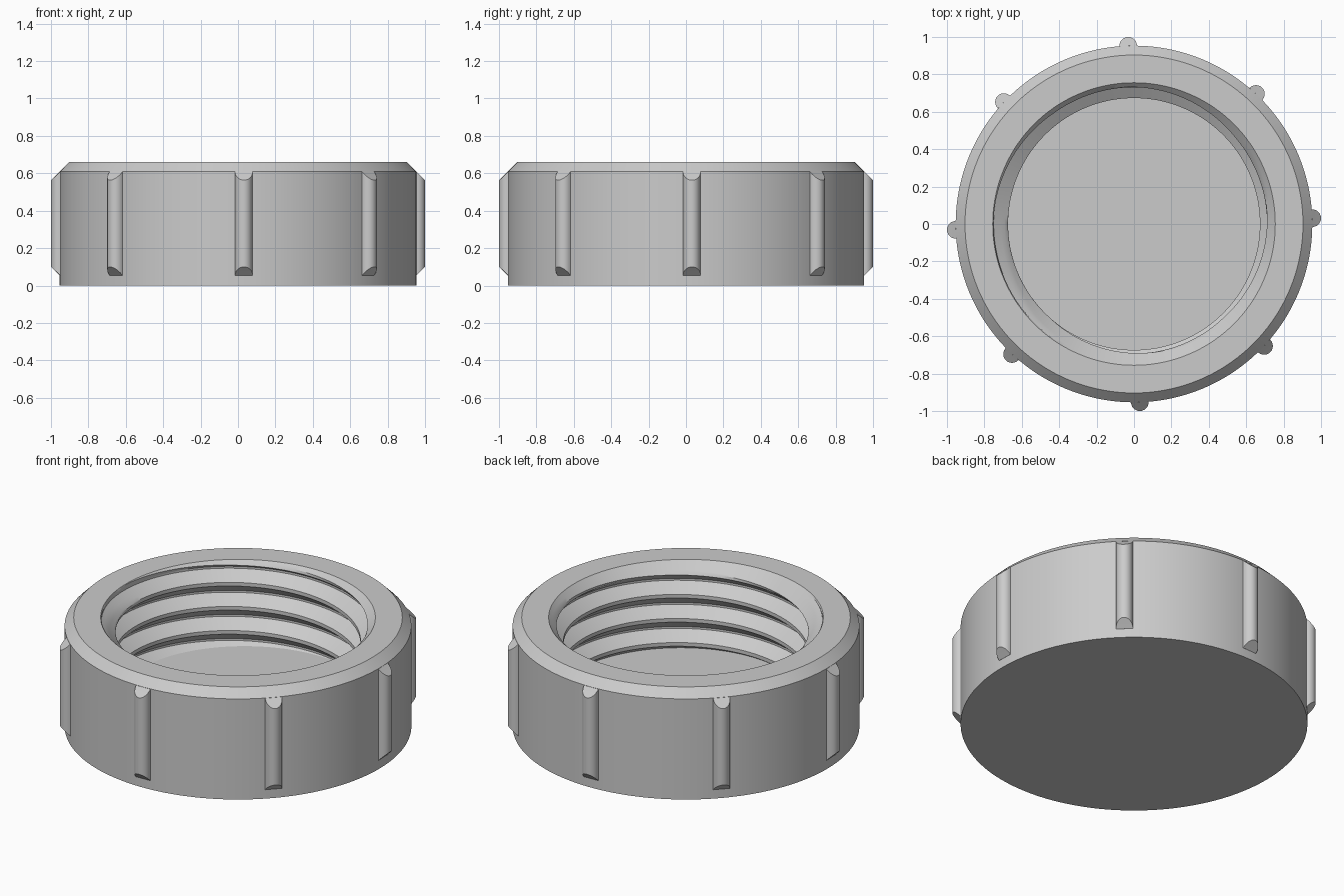
import bpy, bmesh, math

cube = bpy.data.objects.get("Cube")
if cube:
    bpy.data.objects.remove(cube)

STEPS = 144
OUTER, HEIGHT, BEVEL_Z = 0.953, 0.66, 0.61
MOUTH, ROOT, CREST = 0.755, 0.75, 0.673
FLOOR, PITCH = 0.15, 0.146

grey = bpy.data.materials.new("plain_grey")
grey.use_nodes = True
grey.diffuse_color = (0.6, 0.6, 0.6, 1)
grey.node_tree.nodes["Principled BSDF"].inputs["Base Color"].default_value = (0.6, 0.6, 0.6, 1)


def finish(bm, name):
    bmesh.ops.remove_doubles(bm, verts=bm.verts, dist=1e-5)
    mesh = bpy.data.meshes.new(name)
    bm.to_mesh(mesh)
    bm.free()
    mesh.materials.append(grey)
    obj = bpy.data.objects.new(name, mesh)
    bpy.context.collection.objects.link(obj)
    bpy.ops.object.select_all(action="DESELECT")
    obj.select_set(True)
    bpy.context.view_layer.objects.active = obj
    bpy.ops.object.shade_smooth_by_angle(angle=math.radians(28))
    return obj


def sweep(profile_at, name):
    """Revolve a profile that may change with the angle."""
    bm = bmesh.new()
    columns = []
    for i in range(STEPS + 1):
        a = math.tau * i / STEPS
        columns.append([bm.verts.new((r * math.cos(a), r * math.sin(a), z))
                        for r, z in profile_at(a)])
    for c, d in zip(columns, columns[1:]):
        for j in range(len(c) - 1):
            # Skip the pieces of thread clipped away at the ends
            quad = [c[j], d[j], d[j + 1], c[j + 1]]
            keep = []
            for v in quad:
                if all((v.co - k.co).length > 1e-5 for k in keep):
                    keep.append(v)
            if len(keep) > 2:
                bm.faces.new(keep)
    return finish(bm, name)


# Outer shell: base, side wall, bevel and rim
shell = [(0, 0), (OUTER, 0), (OUTER, BEVEL_Z), (OUTER - 0.05, HEIGHT), (MOUTH, HEIGHT)]
sweep(lambda a: shell, "cap_shell")

# One thread turn: height within the pitch and radius
TOOTH = [(0, CREST), (0.022, CREST), (0.072, ROOT), (0.084, ROOT), (PITCH, CREST)]


def thread_radius(h):
    h %= PITCH
    for (h0, r0), (h1, r1) in zip(TOOTH, TOOTH[1:]):
        if h <= h1:
            return r0 + (r1 - r0) * (h - h0) / (h1 - h0)
    return CREST


def bore_profile(a):
    # Right-handed helix clipped by the floor and the mouth bevel
    start = 0.536 + PITCH * (a / math.tau - 125 / 360)
    points = []
    for turn in range(3, -6, -1):
        for (h0, _), (h1, _) in reversed(list(zip(TOOTH, TOOTH[1:]))):
            for k in range(4):
                z = start + turn * PITCH + h1 + (h0 - h1) * k / 4
                z = min(HEIGHT, max(FLOOR, z))
                r = max(thread_radius(z - start), MOUTH - (HEIGHT - z))
                points.append((r, z))
    return points + [(0, FLOOR)]


sweep(bore_profile, "threaded_bore")

# Grip ribs: half-round bars with ends cut on the bevel cone
RIB = 0.047


def grip_rib(index):
    turn = math.radians(45 * index + 1.85)
    arc = [math.pi * (k / 12 - 0.5) for k in range(13)]
    outline = [(OUTER - 0.03, -RIB)]
    outline += [(OUTER + RIB * math.cos(t), RIB * math.sin(t)) for t in arc]
    outline += [(OUTER - 0.03, RIB)]
    bm = bmesh.new()
    low, high = [], []
    for d, w in outline:
        r = math.hypot(d, w)
        a = turn + math.atan2(w, d)
        x, y = r * math.cos(a), r * math.sin(a)
        out = max(0, r - OUTER)
        low.append(bm.verts.new((x, y, 0.053 + out)))
        high.append(bm.verts.new((x, y, BEVEL_Z - out)))
    n = len(outline)
    for i in range(n):
        j = (i + 1) % n
        bm.faces.new((low[i], low[j], high[j], high[i]))
    # Slanted ends as strips across the rib
    for i in range(n // 2):
        j = n - 1 - i
        ring = [i, i + 1, j - 1, j] if j - i > 2 else [i, i + 1, j]
        bm.faces.new([high[k] for k in ring])
        bm.faces.new([low[k] for k in reversed(ring)])
    finish(bm, f"grip_rib_{index + 1}")


for i in range(8):
    grip_rib(i)
